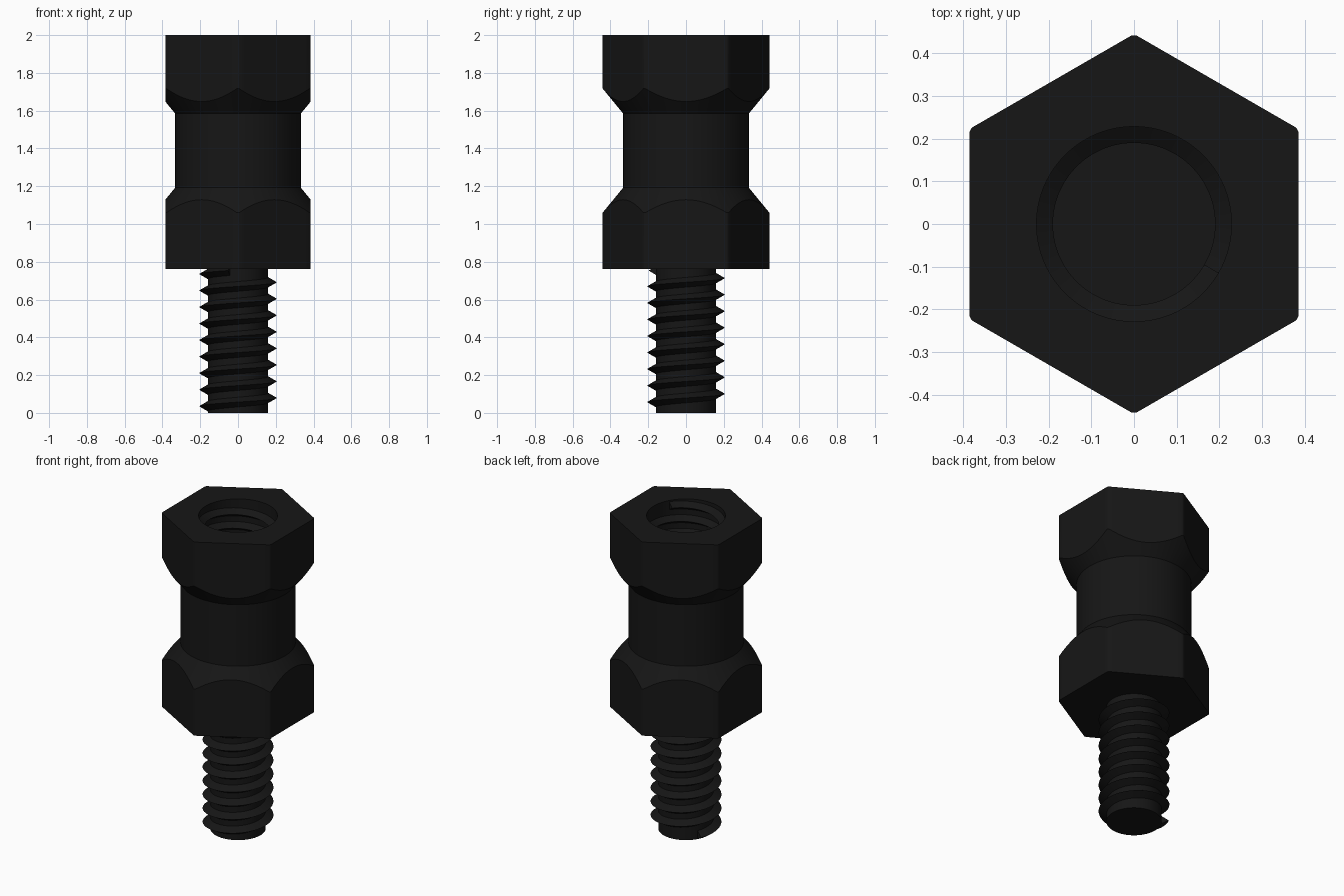
import bpy, bmesh, math

if "Cube" in bpy.data.objects:
    bpy.data.objects.remove(bpy.data.objects["Cube"])

black = bpy.data.materials.new("black_finish")
black.diffuse_color = (0.008, 0.008, 0.008, 1)
black.use_nodes = True
black.node_tree.nodes["Principled BSDF"].inputs["Base Color"].default_value = black.diffuse_color


def loft(name, rings):
    """Skin closed rings of points in order, then cap both ends."""
    bm = bmesh.new()
    loops = [[bm.verts.new(p) for p in ring] for ring in rings]
    n = len(loops[0])
    for a, b in zip(loops, loops[1:]):
        for i in range(n):
            j = (i + 1) % n
            bm.faces.new((a[i], a[j], b[j], b[i]))
    bm.faces.new(loops[0][::-1])
    bm.faces.new(loops[-1])
    bmesh.ops.recalc_face_normals(bm, faces=bm.faces)
    mesh = bpy.data.meshes.new(name)
    bm.to_mesh(mesh)
    bm.free()
    ob = bpy.data.objects.new(name, mesh)
    bpy.context.collection.objects.link(ob)
    mesh.materials.append(black)
    bpy.ops.object.select_all(action='DESELECT')
    ob.select_set(True)
    bpy.context.view_layer.objects.active = ob
    bpy.ops.object.shade_smooth_by_angle(angle=math.radians(28))
    return ob


# hexagon outline: flats face +-x, corners slightly rounded
FLAT, CORNER, NECK = 0.385, 0.4415, 0.333
offsets = [-29.2 + 58.4 * i / 16 for i in range(17)] + [30]
outline = []
for side in range(6):
    for d in offsets:
        r = min(FLAT / math.cos(math.radians(d)), CORNER)
        outline.append((math.radians(side * 60 + d), r))


def ring(radius, height):
    """Radius and height are functions of the hexagon radius."""
    return [(radius(h) * math.cos(a), radius(h) * math.sin(a), height(h))
            for a, h in outline]


def hex_r(h):
    return h


def flat(v):
    return lambda h: v


# hex body: two hex ends with conical chamfers, round neck, blind bore
HOLE, FLOOR = 0.228, 1.2
SLOPE = 1.22
loft("hex_body", [
    ring(hex_r, flat(0.763)),
    ring(hex_r, lambda h: 1.192 - (h - NECK) * SLOPE),
    ring(flat(NECK), flat(1.192)),
    ring(flat(NECK), flat(1.585)),
    ring(hex_r, lambda h: 1.585 + (h - NECK) * SLOPE),
    ring(hex_r, flat(2.0)),
    ring(flat(HOLE), flat(2.0)),
    ring(flat(HOLE), flat(FLOOR)),
])

# stud core
loft("stud_core", [ring(flat(0.16), flat(0)), ring(flat(0.16), flat(0.78))])


def thread(name, root, crest, z0, z1, pitch, start, half=0.027):
    """Triangular ridge wound along a right-handed helix."""
    steps = int((z1 - z0) / pitch * 48)
    rings = []
    for i in range(steps + 1):
        a = start + i * math.tau / 48
        z = z0 + pitch * i / 48
        rings.append([(r * math.cos(a), r * math.sin(a), z + dz)
                      for r, dz in ((root, -half), (crest, 0), (root, half))])
    return loft(name, rings)


# threads outside the stud and inside the bore
thread("stud_thread", 0.158, 0.205, 0.028, 0.755, 0.0875, math.radians(150))
thread("bore_thread", 0.23, 0.19, FLOOR + 0.03, 1.968, 0.0875, math.pi)
